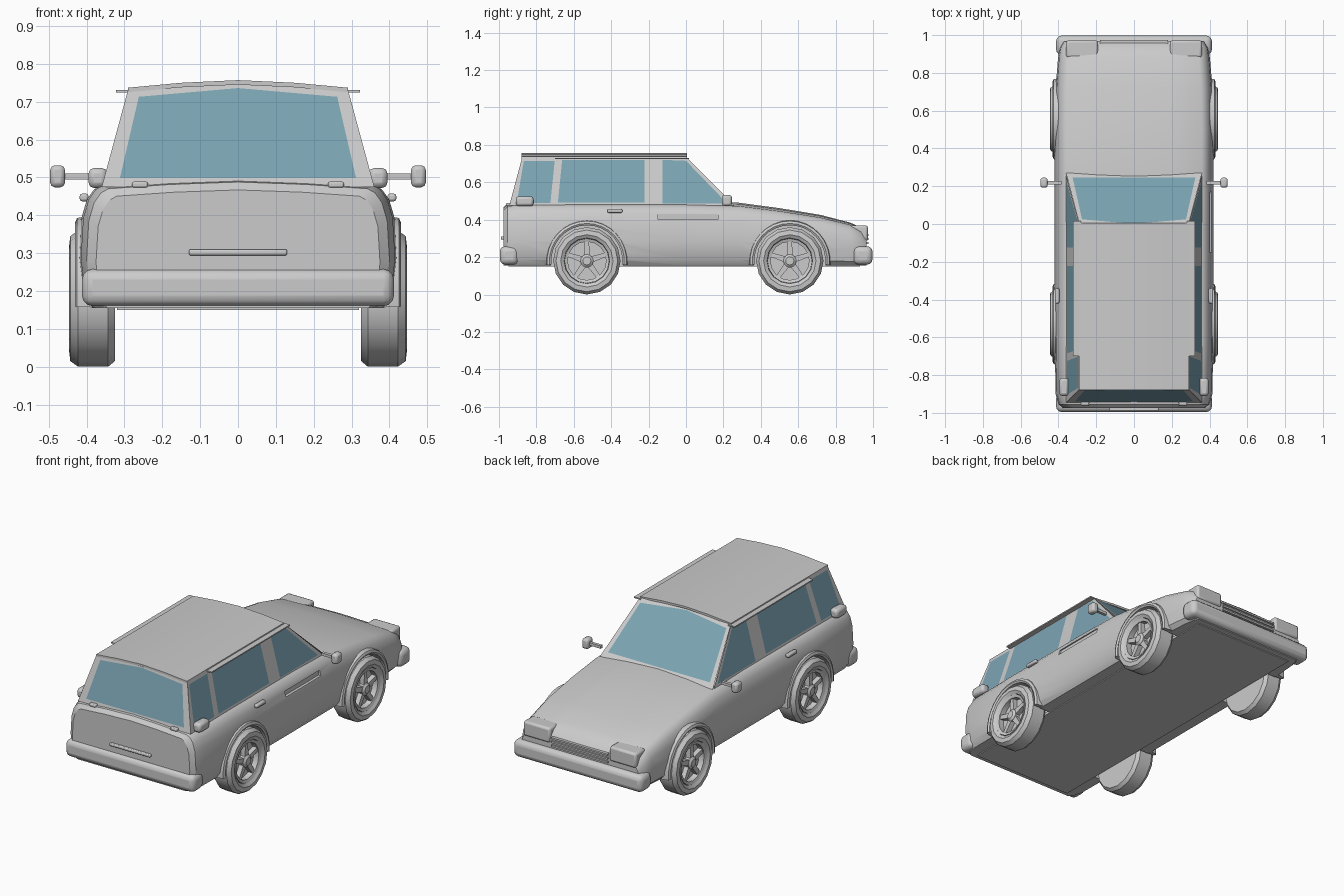
import bpy, bmesh, math
from mathutils import Vector

if "Cube" in bpy.data.objects:
    bpy.data.objects.remove(bpy.data.objects["Cube"])

glass_mat = bpy.data.materials.new("glass_tint")
glass_mat.diffuse_color = (0.2, 0.37, 0.45, 0.65)
glass_mat.use_nodes = True
glass_mat.node_tree.nodes["Principled BSDF"].inputs["Base Color"].default_value = glass_mat.diffuse_color


def make(name, verts, faces, mat=None, smooth=None):
    me = bpy.data.meshes.new(name)
    bm = bmesh.new()
    vs = [bm.verts.new(v) for v in verts]
    for f in faces:
        bm.faces.new([vs[i] for i in f])
    bmesh.ops.recalc_face_normals(bm, faces=bm.faces)
    bm.to_mesh(me)
    bm.free()
    ob = bpy.data.objects.new(name, me)
    bpy.context.collection.objects.link(ob)
    if mat:
        me.materials.append(mat)
    if smooth:
        shade(ob, smooth)
    return ob


def activate(ob):
    bpy.ops.object.select_all(action='DESELECT')
    ob.select_set(True)
    bpy.context.view_layer.objects.active = ob


def shade(ob, angle):
    activate(ob)
    bpy.ops.object.shade_smooth_by_angle(angle=math.radians(angle))


def box(name, lo, hi, bevel=0, segs=2):
    v = [(x, y, z) for x in (lo[0], hi[0]) for y in (lo[1], hi[1]) for z in (lo[2], hi[2])]
    f = [(0, 1, 3, 2), (4, 6, 7, 5), (0, 4, 5, 1), (2, 3, 7, 6), (0, 2, 6, 4), (1, 5, 7, 3)]
    ob = make(name, v, f)
    if bevel:
        m = ob.modifiers.new("bevel", 'BEVEL')
        m.width, m.segments = bevel, segs
        shade(ob, 35)
    return ob


def side_box(name, s, x0, x1, y0, y1, z0, z1, bevel=0):
    a, b = sorted((s * x0, s * x1))
    return box(name, (a, y0, z0), (b, y1, z1), bevel)


def revolve(name, profile, cy, cz, s, n=16, a0=0, a1=360, closed_profile=False, smooth=30):
    """Spin (radius, x) points about an x-parallel axis."""
    full = a1 - a0 == 360
    k, rings = len(profile), n if full else n + 1
    verts = []
    for i in range(rings):
        a = math.radians(a0 + (a1 - a0) * i / n)
        verts += [(s * x, cy + r * math.cos(a), cz + r * math.sin(a)) for r, x in profile]
    faces = []
    for i in range(n):
        p, q = i * k, ((i + 1) % rings) * k
        for j in range(k if closed_profile else k - 1):
            j2 = (j + 1) % k
            faces.append((p + j, p + j2, q + j2, q + j))
    if closed_profile and not full:
        faces += [tuple(range(k)), tuple(range((rings - 1) * k, rings * k))]
    elif not closed_profile:
        faces += [tuple(i * k for i in range(rings)), tuple(i * k + k - 1 for i in range(rings))]
    return make(name, verts, faces, smooth=smooth)


def window(name, outer, inner):
    n = len(outer)
    faces = [(i, (i + 1) % n, n + (i + 1) % n, n + i) for i in range(n)]
    make(name + "_frame", outer + inner, faces)
    make(name + "_glass", inner, [tuple(range(n))], glass_mat)


# Lower body: lofted cross-sections (y, half width, top height)
stations = [(-0.975, 0.375, 0.455), (-0.955, 0.40, 0.475), (-0.90, 0.415, 0.485), (-0.6, 0.42, 0.485),
            (0.0, 0.42, 0.485), (0.28, 0.42, 0.478), (0.5, 0.42, 0.45), (0.72, 0.415, 0.415),
            (0.88, 0.402, 0.375), (0.935, 0.392, 0.35), (0.965, 0.375, 0.31)]
half = [(0.92, 0), (0.975, 0.1), (1, 0.4), (0.985, 0.72), (0.95, 0.87), (0.905, 0.95), (0.855, 0.985), (0.45, 1.02)]
section = half + [(0, 1.04)] + [(-x, z) for x, z in reversed(half)]
k = len(section)
verts = [(x * w, y, 0.155 + f * (zt - 0.155)) for y, w, zt in stations for x, f in section]
faces = [(i * k + j, i * k + (j + 1) % k, (i + 1) * k + (j + 1) % k, (i + 1) * k + j)
         for i in range(len(stations) - 1) for j in range(k)]
faces += [tuple(range(k)), tuple(range(len(verts) - k, len(verts)))]
body = make("lower_body", verts, faces)

# Cut the cabin, wheel wells and door recess
AXLES = {"rear": -0.53, "front": 0.555}
WZ = 0.18
cutters = [box("cabin_cutter", (-0.3, -0.9, 0.18), (0.3, 0.22, 0.7)),
           box("recess_cutter", (0.395, -0.15, 0.40), (0.5, 0.17, 0.43))]
for y in AXLES.values():
    for s in (1, -1):
        cutters.append(revolve("well_cutter", [(0.195, 0.315), (0.195, 0.5)], y, WZ, s, 24))
for c in cutters:
    c.hide_render = True
    m = body.modifiers.new("cut", 'BOOLEAN')
    m.operation, m.solver, m.object = 'DIFFERENCE', 'EXACT', c
    activate(body)
    bpy.ops.object.modifier_apply(modifier=m.name)
    bpy.data.objects.remove(c)
shade(body, 32)

# Underside plate closing the wells behind the tyres
box("floor_plate", (-0.32, -0.95, 0.15), (0.32, 0.93, 0.165))

# Wheels with arches
for end, y in AXLES.items():
    for s in (1, -1):
        tag = f"{end}_{'right' if s > 0 else 'left'}"
        revolve("tyre_" + tag, [(0.118, 0.40), (0.122, 0.435), (0.14, 0.446), (0.165, 0.443), (0.18, 0.422),
                                (0.18, 0.343), (0.165, 0.325), (0.11, 0.325)], y, WZ, s, 16, 90, 450)
        revolve("rim_ring_" + tag, [(0.103, 0.40), (0.103, 0.432), (0.12, 0.438), (0.12, 0.40)],
                y, WZ, s, 16, 90, 450, True)
        revolve("hub_" + tag, [(0.035, 0.39), (0.035, 0.428), (0.022, 0.438)], y, WZ, s, 12)
        for i in range(5):
            a = math.radians(90 + 72 * i)
            d, t = Vector((0, math.cos(a), math.sin(a))), Vector((0, -math.sin(a), math.cos(a)))
            c = Vector((0, y, WZ))
            v = [c + d * r + t * q * w + Vector((s * x, 0, 0))
                 for x in (0.40, 0.427) for r, w in ((0.025, 0.016), (0.108, 0.011)) for q in (-1, 1)]
            make(f"spoke_{tag}_{i}", v, [(0, 1, 3, 2), (4, 6, 7, 5), (0, 4, 5, 1), (2, 3, 7, 6), (0, 2, 6, 4), (1, 5, 7, 3)])
        revolve("arch_" + tag, [(0.19, 0.37), (0.19, 0.425), (0.2, 0.431), (0.213, 0.425), (0.222, 0.37)],
                y, WZ, s, 16, -6, 186, True)


# Side windows: outer and inner outlines as (y, z) on the leaning side plane
def lean(s, pts):
    return [(s * (0.36 - (z - 0.475) * 0.27), y, z) for y, z in pts]


side_windows = {
    "quarter": ([(-0.945, 0.475), (-0.705, 0.475), (-0.68, 0.737), (-0.875, 0.737)],
                [(-0.905, 0.49), (-0.725, 0.49), (-0.702, 0.715), (-0.867, 0.715)]),
    "rear_door": ([(-0.705, 0.475), (-0.17, 0.475), (-0.17, 0.737), (-0.68, 0.737)],
                  [(-0.685, 0.492), (-0.222, 0.492), (-0.222, 0.72), (-0.662, 0.72)]),
    "front_door": ([(-0.17, 0.475), (0.26, 0.475), (0.0, 0.737), (-0.17, 0.737)],
                   [(-0.125, 0.487), (0.22, 0.487), (0.0, 0.715), (-0.125, 0.72)]),
}
for s in (1, -1):
    for name, (o, i) in side_windows.items():
        window(f"{name}_window_{'right' if s > 0 else 'left'}", lean(s, o), lean(s, i))


# Windscreen and tailgate window with a crowned top
def end_window(name, y_low, y_high, xb, xt):
    def outline(wb, zb, wt, zt, zc):
        def p(x, z):
            return (x, y_low + (y_high - y_low) * (z - 0.475) / 0.262, z)
        return [p(-wb, zb), p(0, zb), p(wb, zb), p(wt, zt), p(0, zc), p(-wt, zt)]
    window(name, outline(0.36, 0.475, 0.289, 0.737, 0.755), outline(xb, 0.498, xt, 0.713, 0.736))


end_window("windscreen", 0.27, 0.0, 0.325, 0.275)
end_window("tailgate_window", -0.945, -0.875, 0.312, 0.262)

# Crowned roof and thin drip rails
xs = [(-0.29, 0.737), (-0.15, 0.75), (0, 0.757), (0.15, 0.75), (0.29, 0.737)]
rv = [(x, y, z - d) for y in (-0.88, 0.005) for d in (0, 0.012) for x, z in xs]
rf = [tuple(range(0, 5)) + tuple(range(9, 4, -1)), tuple(range(10, 15)) + tuple(range(19, 14, -1))]
for j in range(4):
    rf += [(j, j + 1, j + 11, j + 10), (j + 5, j + 6, j + 16, j + 15)]
rf += [(0, 5, 15, 10), (4, 9, 19, 14)]
make("roof", rv, rf, smooth=30)

# Bumpers
for name, y0, y1 in (("rear_bumper", -0.995, -0.895), ("front_bumper", 0.895, 0.997)):
    box(name, (-0.412, y0, 0.16), (0.412, y1, 0.258), 0.028, 3)

# Tailgate pull bar and grille bars
box("tailgate_bar", (-0.13, -0.99, 0.294), (0.13, -0.965, 0.31), 0.005)
for i in range(3):
    z = 0.27 + 0.022 * i
    box(f"grille_bar_{i}", (-0.18, 0.94, z), (0.18, 0.975, z + 0.01))

# Paired fittings
for s in (1, -1):
    tag = "right" if s > 0 else "left"
    side_box("drip_rail_" + tag, s, 0.28, 0.322, -0.70, 0.015, 0.724, 0.731)
    side_box("mirror_arm_" + tag, s, 0.385, 0.47, 0.21, 0.228, 0.495, 0.511)
    side_box("mirror_head_" + tag, s, 0.457, 0.496, 0.192, 0.245, 0.474, 0.532, 0.012)
    side_box("door_handle_" + tag, s, 0.395, 0.418, -0.42, -0.34, 0.437, 0.457, 0.006)
    side_box("tail_lamp_" + tag, s, 0.345, 0.395, -0.91, -0.815, 0.472, 0.525, 0.015)
    side_box("tailgate_hinge_" + tag, s, 0.238, 0.28, -0.962, -0.93, 0.473, 0.489, 0.005)
    side_box("headlamp_" + tag, s, 0.19, 0.36, 0.88, 0.972, 0.285, 0.37, 0.012)
